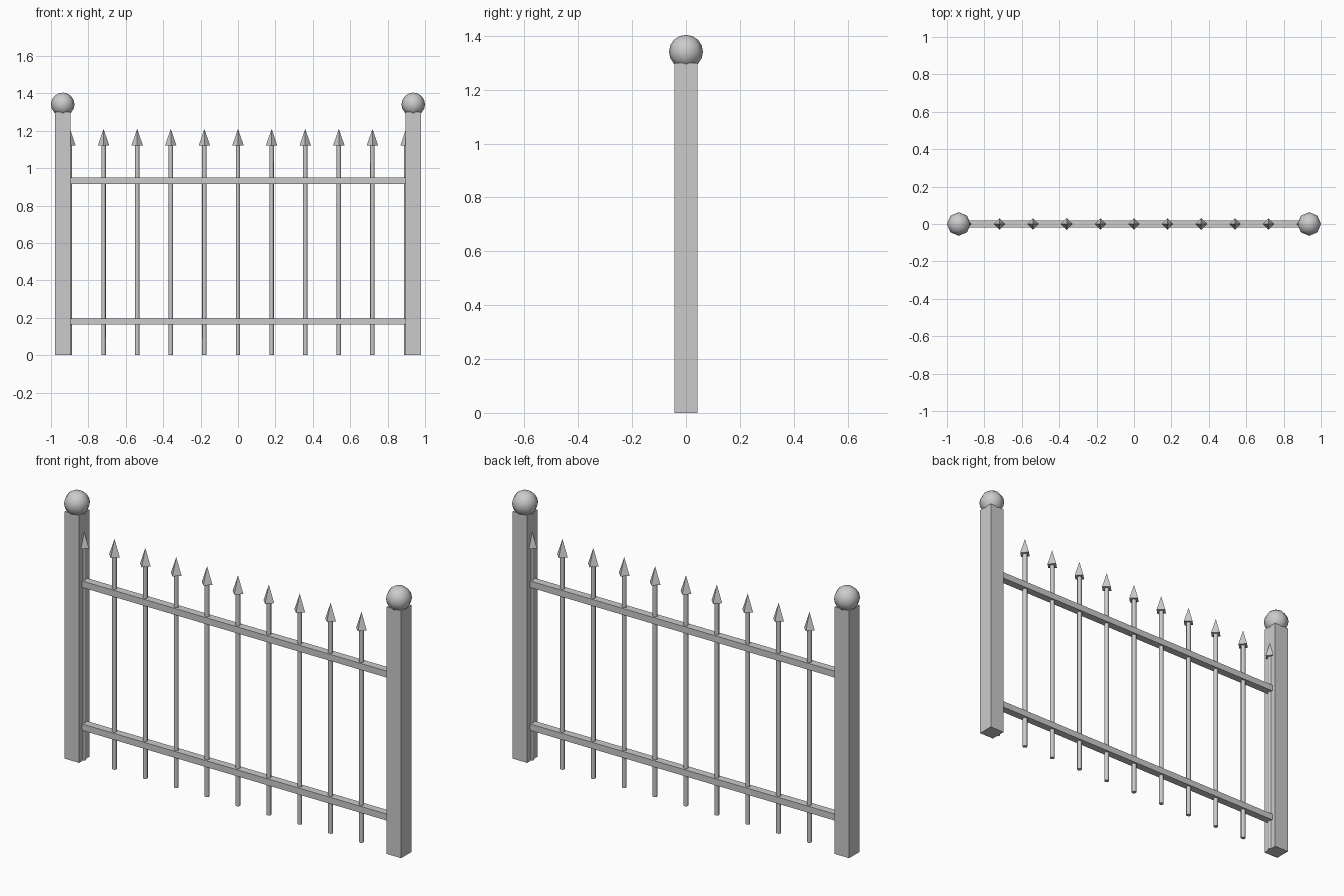
import bpy, bmesh
from math import radians
from mathutils import Matrix, Vector

cube = bpy.data.objects.get("Cube")
if cube:
    bpy.data.objects.remove(cube, do_unlink=True)

GREY = (0.6, 0.6, 0.6, 1.0)
metal = bpy.data.materials.new("grey_metal")
metal.use_nodes = True
metal.diffuse_color = GREY
metal.node_tree.nodes["Principled BSDF"].inputs["Base Color"].default_value = GREY


def finish(name, bm, location, smooth=False):
    mesh = bpy.data.meshes.new(name)
    bm.to_mesh(mesh)
    bm.free()
    mesh.materials.append(metal)
    if smooth:
        mesh.shade_smooth()
        mesh.set_sharp_from_angle(angle=radians(50))
    obj = bpy.data.objects.new(name, mesh)
    obj.location = location
    bpy.context.collection.objects.link(obj)
    return obj


def box(name, size, location):
    bm = bmesh.new()
    bmesh.ops.create_cube(bm, size=1, matrix=Matrix.Diagonal((*size, 1)))
    return finish(name, bm, location)


def cone(name, sides, bottom, top, low, high, x, smooth=False):
    bm = bmesh.new()
    bmesh.ops.create_cone(bm, cap_ends=True, segments=sides, radius1=bottom,
                          radius2=top, depth=high - low)
    bmesh.ops.remove_doubles(bm, verts=bm.verts, dist=0.0001)
    return finish(name, bm, (x, 0, (low + high) / 2), smooth)


def ball(name, radius, location):
    bm = bmesh.new()
    bmesh.ops.create_uvsphere(bm, u_segments=8, v_segments=8, radius=radius)
    return finish(name, bm, location, True)


# Square end posts with ball finials
POST_X, POST_H = 0.937, 1.3
for side, sign in (("right", -1), ("left", 1)):
    box(side + "_post", (0.084, 0.084, POST_H), (sign * POST_X, 0, POST_H / 2))
    ball(side + "_post_ball", 0.063, (sign * POST_X, 0, 1.341))

# Horizontal rails
for name, z in (("lower_rail", 0.18), ("upper_rail", 0.932)):
    box(name, (1.8, 0.04, 0.034), (0, 0, z))

# Round pickets with four-sided spear tips; the outer ones sit in the posts
for i in range(-5, 6):
    x = i * 0.1797
    cone("picket", 8, 0.012, 0.012, 0, 1.12, x, True)
    cone("picket_spear_tip", 4, 0.031, 0, 1.12, 1.21, x)
